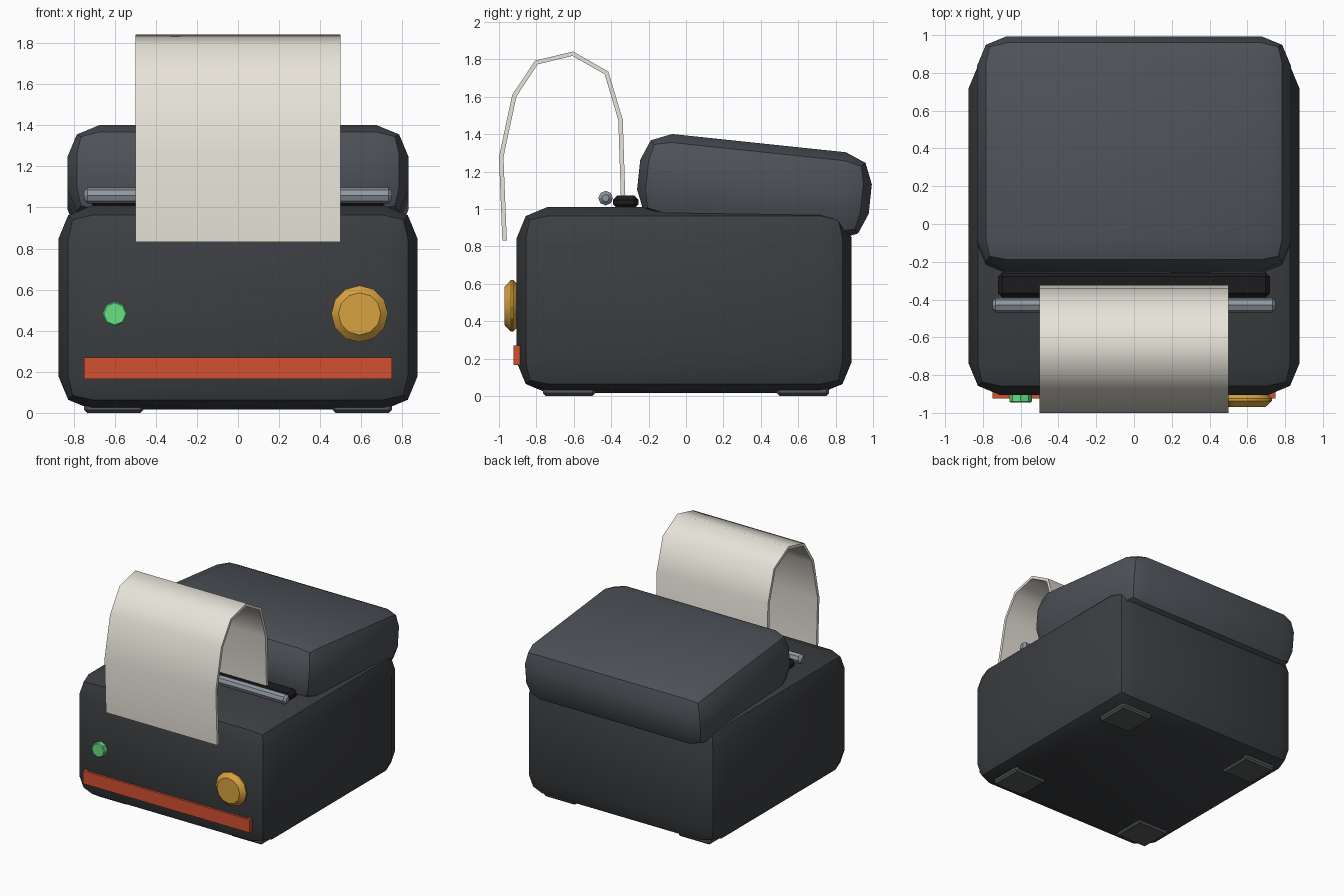
import bpy, bmesh, math
from mathutils import Matrix, Vector

if "Cube" in bpy.data.objects:
    bpy.data.objects.remove(bpy.data.objects["Cube"])


def material(name, rgb):
    m = bpy.data.materials.new(name)
    m.diffuse_color = (*rgb, 1)
    m.use_nodes = True
    m.node_tree.nodes["Principled BSDF"].inputs["Base Color"].default_value = m.diffuse_color
    return m


BODY = material("charcoal", (0.045, 0.048, 0.053))
LID = material("slate", (0.075, 0.083, 0.096))
BLACK = material("black", (0.012, 0.012, 0.014))
STEEL = material("steel", (0.27, 0.31, 0.35))
RUBBER = material("rubber", (0.09, 0.095, 0.10))
PAPER = material("paper", (0.80, 0.77, 0.69))
RED = material("red", (0.65, 0.08, 0.03))
GOLD = material("gold", (0.68, 0.36, 0.05))
GREEN = material("green", (0.13, 0.75, 0.22))


def finish(bm, name, mat, angle=30):
    bmesh.ops.recalc_face_normals(bm, faces=bm.faces)
    mesh = bpy.data.meshes.new(name)
    bm.to_mesh(mesh)
    bm.free()
    mesh.materials.append(mat)
    ob = bpy.data.objects.new(name, mesh)
    bpy.context.collection.objects.link(ob)
    bpy.ops.object.select_all(action='DESELECT')
    ob.select_set(True)
    bpy.context.view_layer.objects.active = ob
    bpy.ops.object.shade_smooth_by_angle(angle=math.radians(angle))
    return ob


def box(name, centre, size, mat, bevel=0.0, segments=1, tilt=0):
    bm = bmesh.new()
    bmesh.ops.create_cube(bm, size=1)
    bmesh.ops.scale(bm, vec=size, verts=bm.verts)
    if bevel:
        bmesh.ops.bevel(bm, geom=bm.edges[:], offset=bevel, segments=segments,
                        profile=0.5, affect='EDGES', clamp_overlap=True)
    ob = finish(bm, name, mat)
    ob.location = centre
    ob.rotation_euler.x = math.radians(tilt)
    return ob


def cylinder(name, centre, radius, depth, sides, axis, mat, bevel=0.0):
    bm = bmesh.new()
    turn = Vector((0, 0, 1)).rotation_difference(Vector(axis)).to_matrix().to_4x4()
    bmesh.ops.create_cone(bm, cap_ends=True, segments=sides, radius1=radius,
                          radius2=radius, depth=depth, matrix=turn)
    if bevel:
        rims = [e for e in bm.edges if any(len(f.verts) == sides for f in e.link_faces)]
        bmesh.ops.bevel(bm, geom=rims, offset=bevel, segments=1, affect='EDGES')
    ob = finish(bm, name, mat)
    ob.location = centre
    return ob


# Main housing and tilted lid
box("housing", (0, -0.01, 0.513), (1.75, 1.79, 0.995), BODY, 0.165, 2)
box("lid", (0, 0.366, 1.118), (1.66, 1.245, 0.47), LID, 0.155, 2, tilt=-6)

# Paper exit and tear bar
box("paper_slot", (0, -0.322, 1.037), (1.44, 0.135, 0.072), BLACK, 0.024)
cylinder("tear_bar", (0, -0.43, 1.058), 0.039, 1.5, 8, (1, 0, 0), STEEL, 0.018)

# Curled paper strip: a thickened path extruded across x
path = [Vector(p) for p in [(-0.335, 1.02), (-0.35, 1.476), (-0.425, 1.727),
        (-0.605, 1.83), (-0.80, 1.783), (-0.918, 1.605), (-0.988, 1.278), (-0.97, 0.832)]]
outer, inner = [], []
for i, p in enumerate(path):
    a, b = path[max(i - 1, 0)], path[min(i + 1, len(path) - 1)]
    t = (b - a).normalized()
    n = Vector((t.y, -t.x)) * 0.012
    outer.append(p + n)
    inner.append(p - n)
bm = bmesh.new()
rings = [[bm.verts.new((x, q.x, q.y)) for x, q in
          ((-0.5, o), (0.5, o), (0.5, k), (-0.5, k))] for o, k in zip(outer, inner)]
for r, s in zip(rings, rings[1:]):
    for j in range(4):
        bm.faces.new((r[j], r[(j + 1) % 4], s[(j + 1) % 4], s[j]))
bm.faces.new(rings[0])
bm.faces.new(rings[-1])
finish(bm, "paper_strip", PAPER, 50)

# Front controls
box("front_stripe", (0, -0.905, 0.217), (1.5, 0.036, 0.105), RED)
cylinder("dial", (0.592, -0.93, 0.482), 0.138, 0.08, 12, (0, -1, 0), GOLD, 0.034)
cylinder("status_light", (-0.6, -0.92, 0.482), 0.06, 0.05, 8, (0, -1, 0), GREEN, 0.006)

# Feet
for sx, side in ((-1, "left"), (1, "right")):
    for sy, end in ((-1, "front"), (1, "back")):
        box(f"{end}_{side}_foot", (sx * 0.605, sy * 0.625, 0.025),
            (0.29, 0.28, 0.05), RUBBER, 0.015)
